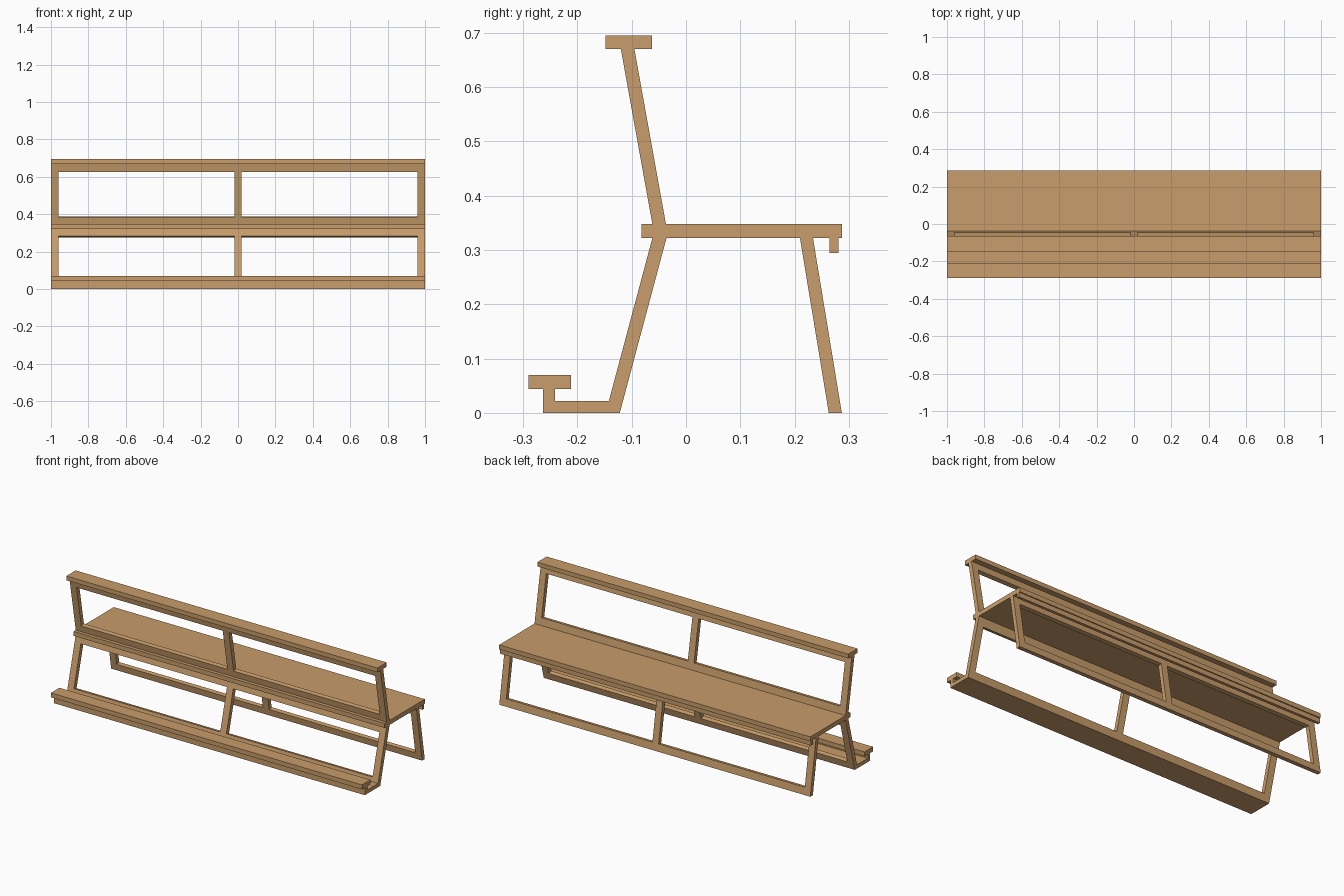
import bpy, bmesh

if "Cube" in bpy.data.objects:
    bpy.data.objects.remove(bpy.data.objects["Cube"])

wood = bpy.data.materials.new("light oak wood")
wood.diffuse_color = (0.58, 0.34, 0.145, 1)
wood.use_nodes = True
wood.node_tree.nodes["Principled BSDF"].inputs["Base Color"].default_value = wood.diffuse_color


def finish(name, bm):
    bmesh.ops.recalc_face_normals(bm, faces=bm.faces)
    mesh = bpy.data.meshes.new(name)
    bm.to_mesh(mesh)
    bm.free()
    mesh.materials.append(wood)
    obj = bpy.data.objects.new(name, mesh)
    bpy.context.collection.objects.link(obj)
    return obj


def extrusion(name, profile):
    """Run a (y, z) profile along the full length of the bench."""
    bm = bmesh.new()
    face = bm.faces.new([bm.verts.new((-1, y, z)) for y, z in profile])
    out = bmesh.ops.extrude_face_region(bm, geom=[face])
    moved = [v for v in out["geom"] if isinstance(v, bmesh.types.BMVert)]
    bmesh.ops.translate(bm, verts=moved, vec=(2, 0, 0))
    return finish(name, bm)


def plank(name, y0, y1, z0, z1):
    return extrusion(name, [(y0, z0), (y1, z0), (y1, z1), (y0, z1)])


def frame(name, bottom, top, thick, rows, rise):
    """Leaning frame with two openings; rise tilts the opening edges square to the lean."""
    (yb, zb), (yt, zt) = bottom, top
    xs = [-1, -0.96, -0.02, 0.02, 0.96, 1]
    levels = [zb, rows[0], rows[1], zt]
    bm = bmesh.new()
    grid = []
    for side in (0, 1):
        layer = []
        for j, z in enumerate(levels):
            if side and j in (1, 2):
                z += rise
            y = yb + (yt - yb) * (z - zb) / (zt - zb) + side * thick
            layer.append([bm.verts.new((x, y, z)) for x in xs])
        grid.append(layer)
    edges = {}
    for j in range(3):
        for i in range(5):
            if j == 1 and i in (1, 3):
                continue  # the openings
            loop = [(j, i), (j, i + 1), (j + 1, i + 1), (j + 1, i)]
            for g in grid:
                bm.faces.new([g[a][b] for a, b in loop])
            for k in range(4):
                key = tuple(sorted((loop[k], loop[(k + 1) % 4])))
                edges[key] = edges.get(key, 0) + 1
    # walls around the outside and inside the openings
    for ((a, b), (c, d)), count in edges.items():
        if count == 1:
            f, r = grid
            bm.faces.new([f[a][b], f[c][d], r[c][d], r[a][b]])
    return finish(name, bm)


# Seat, lip under its far edge, and top rail of the backrest
plank("seat", -0.082, 0.287, 0.322, 0.348)
plank("seat_lip", 0.264, 0.281, 0.295, 0.322)
plank("top_rail", -0.148, -0.063, 0.67, 0.695)

# Kneeler: foot board, upright and top board in one profile
extrusion("kneeler", [(-0.263, 0), (-0.148, 0), (-0.142, 0.022), (-0.241, 0.022),
                      (-0.241, 0.044), (-0.212, 0.044), (-0.212, 0.07),
                      (-0.29, 0.07), (-0.29, 0.044), (-0.263, 0.044)])

# Leaning frames
frame("backrest_frame", (-0.062, 0.348), (-0.12, 0.67), 0.025, (0.385, 0.625), 0.0044)
frame("kneeler_leg_frame", (-0.148, 0), (-0.062, 0.322), 0.026, (0.046, 0.283), -0.006)
frame("seat_leg_frame", (0.263, 0), (0.21, 0.322), 0.024, (0.038, 0.28), 0.004)
